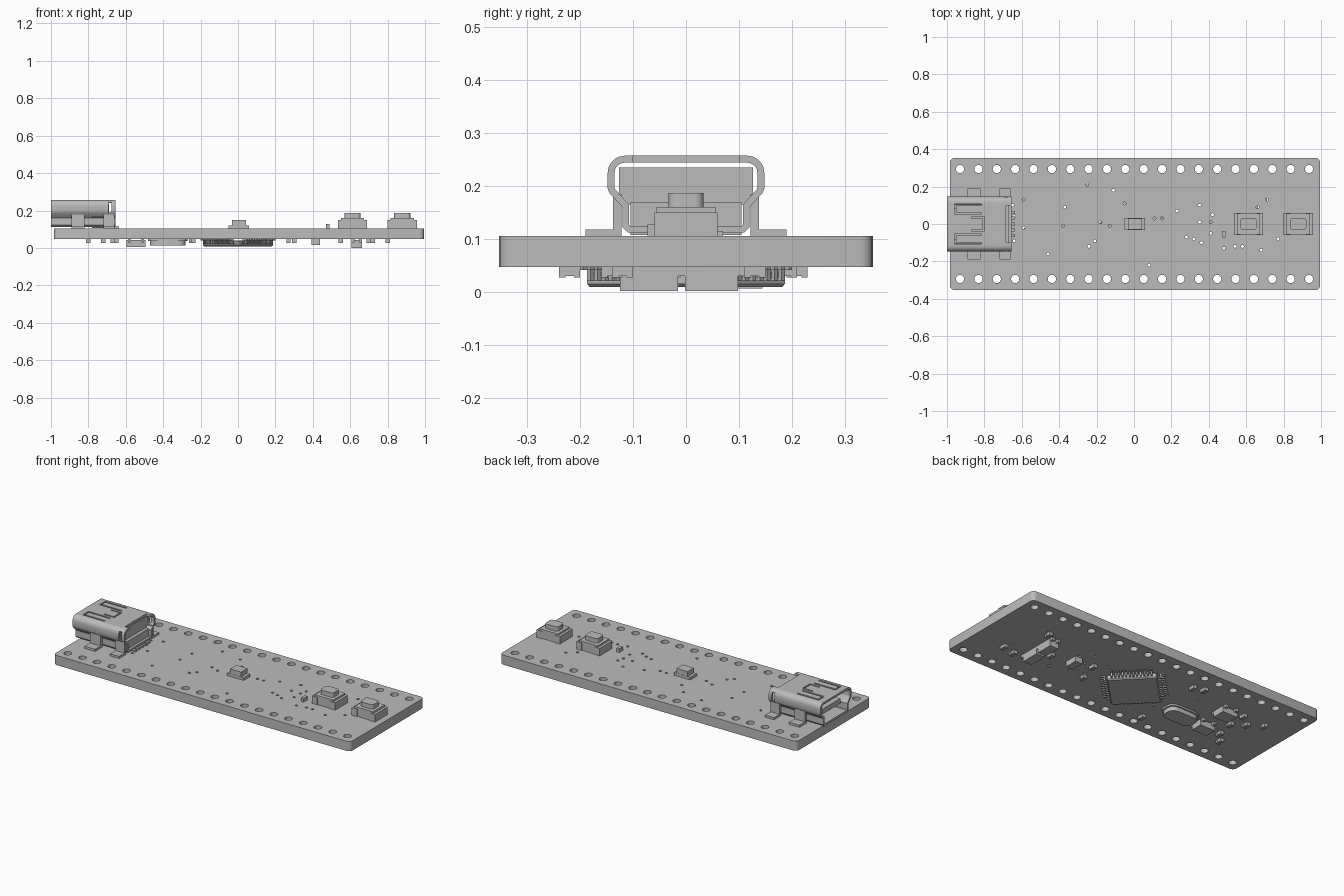
import bpy, bmesh, math
from mathutils import Matrix

if "Cube" in bpy.data.objects:
    bpy.data.objects.remove(bpy.data.objects["Cube"], do_unlink=True)

grey = bpy.data.materials.new("plain grey")
grey.use_nodes = True
grey.diffuse_color = (0.5, 0.5, 0.5, 1)
grey.node_tree.nodes["Principled BSDF"].inputs["Base Color"].default_value = (0.5, 0.5, 0.5, 1)

BOTTOM, TOP = 0.047, 0.105


def finish(name, bm):
    bmesh.ops.recalc_face_normals(bm, faces=bm.faces)
    mesh = bpy.data.meshes.new(name)
    bm.to_mesh(mesh)
    bm.free()
    mesh.materials.append(grey)
    ob = bpy.data.objects.new(name, mesh)
    bpy.context.collection.objects.link(ob)
    return ob


def add_box(bm, x, y, z):
    """Add a box given its (min, max) range on each axis."""
    size = [b - a for a, b in (x, y, z)]
    mid = [(a + b) / 2 for a, b in (x, y, z)]
    m = Matrix.Translation(mid) @ Matrix.Diagonal((*size, 1))
    return bmesh.ops.create_cube(bm, size=1, matrix=m)["verts"]


def boxes(name, ranges):
    bm = bmesh.new()
    for r in ranges:
        add_box(bm, *r)
    return finish(name, bm)


def rounded_box(name, x, y, z, radius, segments=4):
    """Box with rounded upright edges."""
    bm = bmesh.new()
    add_box(bm, x, y, z)
    upright = [e for e in bm.edges if abs(e.verts[0].co.z - e.verts[1].co.z) > 1e-4]
    bmesh.ops.bevel(bm, geom=upright, offset=radius, segments=segments,
                    profile=0.5, affect='EDGES')
    return finish(name, bm)


def around(c, half):
    return (c - half, c + half)


def apply(ob, kind, **settings):
    mod = ob.modifiers.new(kind, kind)
    for k, v in settings.items():
        setattr(mod, k, v)
    bpy.context.view_layer.objects.active = ob
    bpy.ops.object.modifier_apply(modifier=mod.name)


def cut(ob, cutter):
    cutter.hide_render = True
    apply(ob, 'BOOLEAN', object=cutter, operation='DIFFERENCE', solver='EXACT')
    bpy.data.objects.remove(cutter, do_unlink=True)


def smooth(ob):
    bpy.ops.object.select_all(action='DESELECT')
    ob.select_set(True)
    bpy.context.view_layer.objects.active = ob
    bpy.ops.object.shade_smooth_by_angle(angle=math.radians(35))


# Circuit board with two rows of pin holes and scattered vias (hundredths)
board = rounded_box("circuit_board", (-0.985, 0.995), (-0.353, 0.353), (BOTTOM, TOP), 0.025)
vias = [(-25, 21), (-11, 18), (-5, 11), (-37, 9), (-59, 13), (-65, 10), (-64, 4),
        (-64, -9), (-59, -2), (-46, -16), (-38, -1), (-18, 1), (-13, -1), (-21, -9),
        (-24, -12), (11, 3), (15, 3), (23, 7), (35, 10), (35, 1), (41, 1), (42, 5),
        (28, -7), (32, -8), (36, -10), (41, -5), (48, -13), (54, -12), (58, -12),
        (68, -14), (77, -8), (71, 13), (66, 9), (8, -22)]
holes = [(-0.93 + i * 0.0982, s * 0.294, 0.022, 16) for i in range(20) for s in (-1, 1)]
holes += [(x / 100, y / 100, 0.008, 10) for x, y in vias]
bm = bmesh.new()
for x, y, r, n in holes:
    bmesh.ops.create_cone(bm, cap_ends=True, segments=n, radius1=r, radius2=r, depth=0.2,
                          matrix=Matrix.Translation((x, y, 0.076)))
cut(board, finish("hole_cutter", bm))
smooth(board)

# Connector shell: half profile mirrored into a tube, then thickened
half = [(0.11, 0.112), (0.12, 0.122), (0.12, 0.16), (0.145, 0.187), (0.148, 0.195)]
half += [(0.116 + 0.032 * math.cos(a), 0.225 + 0.032 * math.sin(a))
         for a in [i * math.pi / 10 for i in range(6)]]
profile = half + [(-y, z) for y, z in reversed(half)]
bm = bmesh.new()
loops = [[bm.verts.new((x, y, z)) for y, z in profile] for x in (-1.0, -0.655)]
for i in range(len(profile)):
    j = (i + 1) % len(profile)
    bm.faces.new((loops[0][i], loops[0][j], loops[1][j], loops[1][i]))
shell = finish("connector_shell", bm)
apply(shell, 'SOLIDIFY', thickness=0.013, offset=-1)

# Openings in the shell: spring slots, rear notch and side slits
cuts = [((-0.685, -0.6), (-0.1, 0.1), (0.2, 0.3)),
        ((-0.87, -0.80), (-0.037, -0.029), (0.2, 0.3)),
        ((-0.87, -0.80), (0.029, 0.037), (0.2, 0.3)),
        ((-0.808, -0.8), (-0.033, 0.033), (0.2, 0.3))]
for s in (-1, 1):
    for y in (0.057, 0.103):
        cuts.append(((-0.96, -0.815), around(s * y, 0.005), (0.2, 0.3)))
    cuts.append(((-0.96, -0.952), around(s * 0.08, 0.025), (0.2, 0.3)))
    cuts.append(((-0.692, -0.675), around(s * 0.15, 0.025), (0.19, 0.243)))
for i, c in enumerate(cuts):
    cut(shell, boxes("slot_cutter", [c]))
smooth(shell)

# Connector insert and tongue
boxes("connector_insert", [((-0.78, -0.69), (-0.127, 0.127), (0.165, 0.235)),
                           ((-0.78, -0.67), (-0.105, 0.105), (0.107, 0.17))])
boxes("connector_tongue", [((-0.97, -0.77), (-0.085, 0.085), (0.165, 0.195))])
boxes("connector_contacts", [((-0.72, -0.635), around(i * 0.031, 0.008), (TOP, 0.115))
                             for i in range(-2, 3)])

# Connector legs with feet soldered to the board
legs = []
for x in ((-0.89, -0.82), (-0.72, -0.66)):
    for s in (-1, 1):
        legs.append((x, around(s * 0.13, 0.008), (TOP, 0.185)))
        legs.append((x, around(s * 0.16, 0.03), (TOP, 0.118)))
boxes("connector_legs", legs)

# Push buttons
for name, x in (("inner_button", 0.612), ("outer_button", 0.878)):
    boxes(name + "_body", [(around(x, 0.062), around(0, 0.056), (TOP, 0.16)),
                           (around(x - 0.06, 0.018), around(0, 0.06), (TOP, 0.15)),
                           (around(x + 0.06, 0.018), around(0, 0.06), (TOP, 0.15))])
    smooth(rounded_box(name + "_cap", around(x, 0.043), around(0, 0.033), (0.155, 0.187), 0.015))

# Indicator lamp and small resistor on the top side
boxes("lamp_base", [(around(0.005, 0.055), around(0, 0.031), (TOP, 0.121))])
boxes("lamp_lens", [(around(0.005, 0.037), around(0, 0.03), (TOP, 0.15))])
boxes("top_resistor", [(around(0.48, 0.009), around(-0.055, 0.018), (TOP, 0.127))])

# Processor underneath, turned by 45 degrees, with twelve leads per side
turn = Matrix.Rotation(math.pi / 4, 4, 'Z')
bm = bmesh.new()
body = add_box(bm, around(0, 0.135), around(0, 0.135), (0.009, 0.041))
bmesh.ops.bevel(bm, geom=bm.edges[:], offset=0.006, segments=1, affect='EDGES')
bmesh.ops.transform(bm, matrix=turn, verts=bm.verts)
finish("processor_body", bm)
bm = bmesh.new()
for side in range(4):
    spin = turn @ Matrix.Rotation(side * math.pi / 2, 4, 'Z')
    for i in range(12):
        y = around((i - 5.5) * 0.0193, 0.0045)
        parts = (add_box(bm, (0.13, 0.152), y, (0.02, 0.026))
                 + add_box(bm, (0.146, 0.154), y, (0.02, BOTTOM))
                 + add_box(bm, (0.15, 0.173), y, (0.041, BOTTOM)))
        bmesh.ops.transform(bm, matrix=spin, verts=parts)
finish("processor_leads", bm)

# Crystal can with a flange
smooth(rounded_box("crystal_can", (-0.47, -0.28), (-0.115, -0.015), (0.012, 0.04), 0.04))
smooth(rounded_box("crystal_flange", (-0.48, -0.27), (-0.123, -0.007), (0.037, BOTTOM), 0.045))

# Regulators and the pair of parts beneath the inner button, with leads
for name, x, y, hx, hy, low in (("front_regulator", -0.545, -0.075, 0.05, 0.035, 0.006),
                                ("back_regulator", -0.545, 0.105, 0.05, 0.04, 0.006),
                                ("front_diode", 0.635, -0.07, 0.028, 0.055, 0.001),
                                ("back_diode", 0.635, 0.048, 0.028, 0.05, 0.001)):
    boxes(name, [(around(x, hx), around(y, hy), (low, 0.042))])
    boxes(name + "_leads", [(around(x + i * hx * 0.7, 0.008), around(y, hy + 0.018), (0.03, BOTTOM))
                            for i in (-1, 1)])
boxes("capacitor", [(around(0.415, 0.023), around(0, 0.04), (0.015, BOTTOM))])

# Small chip parts underneath, each with two end caps
chips = [(0.8, -0.12), (0.72, -0.14), (0.7, 0.13), (0.55, -0.03), (0.27, -0.1), (0.3, 0.02),
         (-0.25, 0.19), (-0.31, 0.21), (-0.67, -0.09), (-0.65, 0.02), (-0.72, 0.07),
         (-0.8, 0.12), (-0.72, -0.15), (-0.65, 0.13), (-0.24, -0.22)]
for i, (x, y) in enumerate(chips):
    boxes(f"chip_part_{i + 1}",
          [(around(x, 0.01), around(y, 0.012), (0.03, BOTTOM))]
          + [(around(x, 0.012), around(y + s * 0.014, 0.006), (0.027, BOTTOM)) for s in (-1, 1)])
